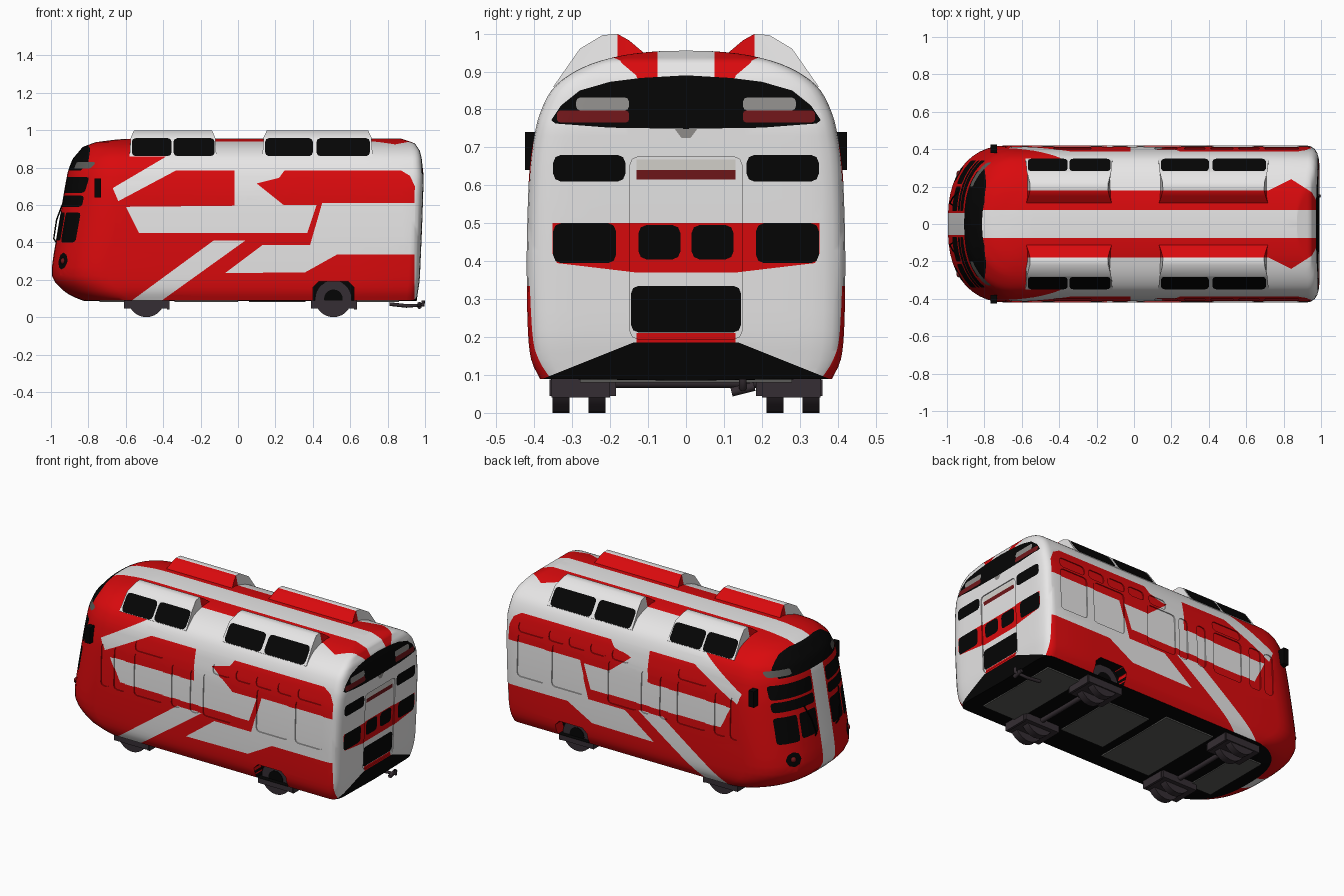
import bpy, bmesh, math
from mathutils import Vector, Matrix

if "Cube" in bpy.data.objects:
    bpy.data.objects.remove(bpy.data.objects["Cube"])

COLS = {"red": (.70, .003, .004), "white": (.93, .92, .92), "black": (.0015, .0015, .0015),
        "dark_grey": (.105, .105, .098), "wheel_grey": (.036, .027, .033),
        "light_grey": (.28, .27, .26), "dark_red": (.16, .008, .010), "pale_grey": (.66, .64, .60)}
MATS = []
for n, c in COLS.items():
    m = bpy.data.materials.new(n)
    m.diffuse_color = (*c, 1)
    m.use_nodes = True
    m.node_tree.nodes["Principled BSDF"].inputs["Base Color"].default_value = m.diffuse_color
    MATS.append(m)
RED, WHITE, BLACK, DGREY, WHEEL, LGREY, DRED, PALE = range(8)


def finish(name, bm, mirror=True, angle=35):
    me = bpy.data.meshes.new(name)
    bm.to_mesh(me)
    bm.free()
    for m in MATS:
        me.materials.append(m)
    ob = bpy.data.objects.new(name, me)
    bpy.context.collection.objects.link(ob)
    bpy.ops.object.select_all(action='DESELECT')
    ob.select_set(True)
    bpy.context.view_layer.objects.active = ob
    bpy.ops.object.shade_smooth_by_angle(angle=math.radians(angle))
    if mirror:
        md = ob.modifiers.new("mirror", 'MIRROR')
        md.use_axis = (False, True, False)
        md.merge_threshold = .0005
    return ob


def box(bm, x0, x1, y0, y1, z0, z1, mat):
    mt = Matrix.Translation(((x0+x1)/2, (y0+y1)/2, (z0+z1)/2)) @ Matrix.Diagonal((x1-x0, y1-y0, z1-z0, 1))
    for v in bmesh.ops.create_cube(bm, size=1, matrix=mt)['verts']:
        for f in v.link_faces:
            f.material_index = mat


def cyl(bm, p, r, depth, mat, seg=28):
    mt = Matrix.Translation(p) @ Matrix.Rotation(math.pi/2, 4, 'X')
    for v in bmesh.ops.create_cone(bm, cap_ends=True, segments=seg, radius1=r, radius2=r,
                                   depth=depth, matrix=mt)['verts']:
        for f in v.link_faces:
            f.material_index = mat


def tube(name, pts, r, mat):
    cu = bpy.data.curves.new(name, 'CURVE')
    cu.dimensions = '3D'
    cu.bevel_depth = r
    cu.bevel_resolution = 2
    sp = cu.splines.new('POLY')
    sp.points.add(len(pts)-1)
    for q, p in zip(sp.points, pts):
        q.co = (*p, 1)
    cu.materials.append(MATS[mat])
    bpy.context.collection.objects.link(bpy.data.objects.new(name, cu))


def rr(a0, b0, a1, b1, r=.02):
    """Rounded rectangle outline."""
    out = []
    for k, (a, b) in enumerate([(a1-r, b1-r), (a0+r, b1-r), (a0+r, b0+r), (a1-r, b0+r)]):
        for t in (0, .5, 1):
            th = (k+t)*math.pi/2
            out.append((a+r*math.cos(th), b+r*math.sin(th)))
    return out


def inside(p, poly):
    r = False
    for (ax, ay), (bx, by) in zip(poly, poly[1:]+poly[:1]):
        if (ay > p[1]) != (by > p[1]) and p[0] < (bx-ax)*(p[1]-ay)/(by-ay)+ax:
            r = not r
    return r


def overlap(f, pts, ax, e=1e-4):
    for k in (0, 1):
        c = [v.co[ax[k]] for v in f.verts]
        q = [p[k] for p in pts]
        if max(c) < min(q)-e or min(c) > max(q)+e:
            return False
    return True


def paint(bm, poly, ax, ok, mat=None, push=None):
    """Cut a polygon, projected on two axes, into the faces; colour it and/or push it in."""
    cand = [f for f in bm.faces if ok(f) and overlap(f, poly, ax)]
    for a, b in zip(poly, poly[1:]+poly[:1]):
        co, no = Vector((0, 0, 0)), Vector((0, 0, 0))
        co[ax[0]], co[ax[1]] = a
        no[ax[0]], no[ax[1]] = b[1]-a[1], a[0]-b[0]
        cand = [f for f in cand if f.is_valid]
        hit = [f for f in cand if overlap(f, (a, b), ax)]
        if not hit:
            continue
        geom = hit + list({e for f in hit for e in f.edges}) + list({v for f in hit for v in f.verts})
        res = bmesh.ops.bisect_plane(bm, geom=geom, dist=1e-5, plane_co=co, plane_no=no.normalized())
        cand = list(set(cand) | {g for g in res['geom'] if isinstance(g, bmesh.types.BMFace)})
    bm.normal_update()
    sel = []
    for f in bm.faces:
        if ok(f):
            c = f.calc_center_median()
            if inside((c[ax[0]], c[ax[1]]), poly):
                sel.append(f)
    if mat is not None:
        for f in sel:
            f.material_index = mat
    if push and sel:
        res = bmesh.ops.extrude_face_region(bm, geom=sel)
        bmesh.ops.translate(bm, vec=push, verts=[g for g in res['geom'] if isinstance(g, bmesh.types.BMVert)])
        dead = [f for f in sel if f.is_valid]
        dead += [f for f in bm.faces if all(abs(v.co.y) < 1e-5 for v in f.verts) and f not in dead]
        if dead:
            bmesh.ops.delete(bm, geom=dead, context='FACES_ONLY')
        bm.normal_update()


def lerp(tab, v):
    if v <= tab[0][0]:
        return tab[0][1]
    for (a, x), (b, y) in zip(tab, tab[1:]):
        if v <= b:
            return x+(y-x)*(v-a)/(b-a)
    return tab[-1][1]


def catmull(pts, n):
    P = [Vector(p) for p in pts]
    P = [2*P[0]-P[1]] + P + [2*P[-1]-P[-2]]
    out = []
    for a, b, c, d in zip(P, P[1:], P[2:], P[3:]):
        for k in range(n):
            t = k/n
            out.append(.5*(2*b+(c-a)*t+(2*a-5*b+4*c-d)*t*t+(3*b-a-3*c+d)*t**3))
    return out + [P[-2]]


# body half: cross-section rows, swept from rounded nose to squarer tail
SEC = [(.385, .09), (.408, .14), (.417, .22), (.42, .38), (.418, .52), (.412, .65), (.40, .73), (.385, .79),
       (.355, .85), (.31, .89), (.25, .92), (.17, .942), (.08, .953), (0, .955)]
NOSE = [(.085, -.82), (.11, -.885), (.13, -.92), (.18, -.975), (.22, -.995), (.28, -.995), (.4, -.975), (.55, -.95),
        (.7, -.925), (.78, -.91), (.845, -.885), (.91, -.83), (.935, -.765), (.95, -.65), (.955, -.55)]
TAIL = [(.085, .955), (.2, .972), (.5, .985), (.75, .993), (.85, .982), (.89, .972), (.93, .945), (.955, .87)]
rows = [Vector((0, .085))] + catmull(SEC, 3)
bm = bmesh.new()
N = 12
S = [math.sin(k/N*math.pi/2) for k in range(N+1)]
grid = []
for Y, z in rows:
    xf, xr = lerp(NOSE, z), lerp(TAIL, z)
    d, dr = .3*Y/.42, .06*Y/.42
    col = [(xf+d*(1-math.sqrt(max(0, 1-s**2.6))), -Y*s) for s in S]
    end = [(xr-dr*(1-math.sqrt(max(0, 1-s**14))), -Y*s) for s in reversed(S)]
    a, b = col[-1][0], end[0][0]
    mid = [(a+(b-a)*k/6, -Y) for k in range(1, 6)]
    grid.append([bm.verts.new((x, y, z)) for x, y in col+mid+end])
for lo, hi in zip(grid, grid[1:]):
    for j in range(len(lo)-1):
        bm.faces.new((lo[j], lo[j+1], hi[j+1], hi[j])).material_index = WHITE
bmesh.ops.remove_doubles(bm, verts=bm.verts[:], dist=1e-4)
bm.normal_update()

XZ, XY, YZ = (0, 2), (0, 1), (1, 2)
anyf = lambda f: True
side = lambda f: f.normal.y < -.3
top = lambda f: f.calc_center_median().z > .82
front = lambda f: f.normal.x < -.2 and f.calc_center_median().x < -.7
rear = lambda f: f.normal.x > .4 and f.calc_center_median().x > .9

# side and nose livery
paint(bm, [(-1.1, 0), (.945, 0), (.945, .70), (.92, .755), (.87, .785), (-1.1, .785)], XZ, anyf, RED)
paint(bm, [(-1.1, .75), (-1.1, 1.1), (-.57, 1.1), (-.57, .93), (-.40, .93), (-.37, .89), (-.39, .855), (-.44, .75)],
      XZ, anyf, RED)
for poly in ([(-.67, .69), (-.64, .62), (-.33, .785), (-.39, .855)],
             [(-.60, .59), (-.53, .45), (.37, .45), (.42, .60)],
             [(-.02, .786), (.25, .786), (.22, .745), (.10, .715), (.25, .595), (-.02, .585)],
             [(-.58, .08), (-.42, .08), (.04, .41), (-.13, .41)],
             [(-.07, .235), (.13, .385), (.385, .385), (.45, .61), (.96, .61), (.96, .335), (.53, .335), (.36, .24)]):
    paint(bm, poly, XZ, side, WHITE)
# roof stripes
paint(bm, [(-.6, -.075), (1.1, -.075), (.99, -.10), (.95, -.17), (.84, -.24), (.72, -.18), (-.6, -.18)], XY, top, RED)
paint(bm, [(-1.1, .1), (.8, .1), (.8, -.075), (-.8, -.075), (-.9, -.06), (-1.1, -.06)], XY, anyf, WHITE)
# visor and cab windows
paint(bm, [(-1.1, .78), (-.84, .785), (-.80, .83), (-.79, .90), (-.80, .917), (-1.1, .917)], XZ, anyf, BLACK)
paint(bm, rr(-.33, .795, -.2, .83, .012), YZ, front, DGREY)
for y0, z0, y1, z1 in ((-.34, .665, -.07, .75), (-.34, .59, -.07, .65), (-.34, .40, -.215, .56), (-.2, .41, -.07, .56)):
    paint(bm, rr(y0, z0, y1, z1, .015), YZ, front, BLACK)
paint(bm, rr(-.31, .255, -.225, .345, .042), YZ, front, BLACK)
# rear window, lights, panes and bumper
paint(bm, [(.1, .749), (0, .749), (-.2, .752), (-.345, .763), (-.355, .772), (-.33, .81), (-.28, .85), (-.2, .873),
           (-.12, .883), (0, .89), (.1, .89)], YZ, rear, BLACK)
paint(bm, rr(-.29, .797, -.15, .832, .012), YZ, rear, LGREY)
paint(bm, rr(-.34, .766, -.15, .797, .008), YZ, rear, DRED)
paint(bm, [(.1, .749), (-.03, .749), (-.012, .725), (.1, .725)], YZ, rear, LGREY)
paint(bm, [(.1, .37), (-.13, .37), (-.34, .395), (-.352, .42), (-.352, .5), (.1, .5)], YZ, rear, RED)
for y0, z0, y1, z1 in ((-.35, .61, -.16, .68), (-.35, .395, -.185, .5), (-.125, .405, -.015, .495)):
    paint(bm, rr(y0, z0, y1, z1), YZ, rear, BLACK)
paint(bm, rr(-.145, .212, .1, .335), YZ, rear, BLACK)
paint(bm, [(.1, .185), (-.13, .185), (-.13, .21), (.1, .21)], YZ, rear, RED)
paint(bm, [(.1, .64), (-.13, .64), (-.13, .615), (.1, .615)], YZ, rear, DRED)
paint(bm, [(.1, .668), (-.13, .668), (-.13, .64), (.1, .64)], YZ, rear, PALE)
paint(bm, [(.1, .0), (-.41, .0), (-.39, .085), (-.14, .185), (.1, .185)], YZ, rear, BLACK)
# recessed rear door, side windows and rear wheel arch
paint(bm, rr(-.147, .195, .1, .675), YZ, rear, push=(-.006, 0, 0))
for x0, x1 in ((-.66, -.60), (-.57, -.49), (-.43, -.23), (-.17, -.11), (-.04, .02), (.05, .25), (.42, .64), (.69, .88)):
    paint(bm, rr(x0, .40, x1, .66), XZ, side, push=(0, .006, 0))
for x0, x1 in ((-.43, -.23), (.11, .23), (.27, .38), (.41, .53), (.56, .67), (.70, .88)):
    paint(bm, rr(x0, .675, x1, .735), XZ, side, push=(0, .006, 0))
paint(bm, [(.40, .07), (.40, .16), (.43, .19), (.59, .19), (.62, .16), (.62, .07)], XZ, side, BLACK, push=(0, .07, 0))
for f in bm.faces:
    if f.normal.z < -.8 and f.calc_center_median().z < .093:
        f.material_index = BLACK
finish("body", bm)

# roof pods with dark panes
POD = [(-.10, .94), (-.15, .982), (-.18, .999), (-.22, .996), (-.28, .960), (-.35, .860), (-.33, .84), (-.12, .90)]
for name, x0, x1, panes in (("front_roof_pod", -.58, -.115, ((-.568, -.355), (-.345, -.125))),
                            ("rear_roof_pod", .13, .72, ((.145, .40), (.42, .705)))):
    bm = bmesh.new()
    sh = [max(0, z-.945)*.45 for y, z in POD]
    A = [bm.verts.new((x0+s, y, z)) for s, (y, z) in zip(sh, POD)]
    B = [bm.verts.new((x1-s, y, z)) for s, (y, z) in zip(sh, POD)]
    bm.faces.new(A)
    bm.faces.new(B)
    for k in range(8):
        m = (k+1) % 8
        bm.faces.new((A[k], A[m], B[m], B[k]))
    bmesh.ops.recalc_face_normals(bm, faces=bm.faces[:])
    for f in bm.faces:
        f.material_index = WHITE
    paint(bm, [(-.18, .8), (0, .8), (0, 1.1), (-.18, 1.1)], YZ, anyf, RED)
    outer = lambda f: f.normal.y < -.3 and f.normal.z > .1
    for a, b in panes:
        paint(bm, rr(a, .861, b, .957), XZ, outer, BLACK)
    finish(name, bm)

# bogies: twin wheels, axle, frame and step bars
for name, x in (("front_bogie", -.49), ("rear_bogie", .51)):
    bm = bmesh.new()
    for y in (-.33, -.235):
        cyl(bm, (x, y, .098), .098, .045, WHEEL)
        cyl(bm, (x, y-.022, .098), .05, .008, BLACK, 20)
    cyl(bm, (x, -.12, .08), .015, .24, WHEEL, 12)
    box(bm, x-.12, x+.12, -.36, -.185, .045, .088, WHEEL)
    box(bm, x+.11, x+.125, -.355, -.2, .04, .09, WHEEL)
    finish(name, bm)

# underbody panels
bm = bmesh.new()
for x0, x1, y in ((-.74, -.58, .22), (-.34, .0, .28), (.06, .36, .2), (.62, .86, .28)):
    box(bm, x0, x1, -y, 0, .080, .09, DGREY)
finish("underbody_panels", bm)

# door mirrors
bm = bmesh.new()
box(bm, -.768, -.732, -.425, -.38, .64, .74, BLACK)
finish("side_mirror", bm)

# headlight lens
bm = bmesh.new()
bmesh.ops.create_uvsphere(bm, u_segments=16, v_segments=10, radius=.018, matrix=Matrix.Translation((-.932, -.268, .30)))
for f in bm.faces:
    f.material_index = DRED
finish("headlight_lens", bm)

# wipers and rear coupling pipe
for s in (-1, 1):
    tube("wiper", [(-.965, s*.1, .39), (-.985, s*.11, .42), (-.97, s*.14, .52), (-.94, s*.17, .60)], .004, BLACK)
tube("coupling_pipe", [(.81, .15, .07), (.90, .15, .06), (.99, .15, .065), (.99, .15, .09)], .010, WHEEL)
tube("coupling_bar", [(.97, .12, .055), (.97, .18, .07)], .012, WHEEL)
